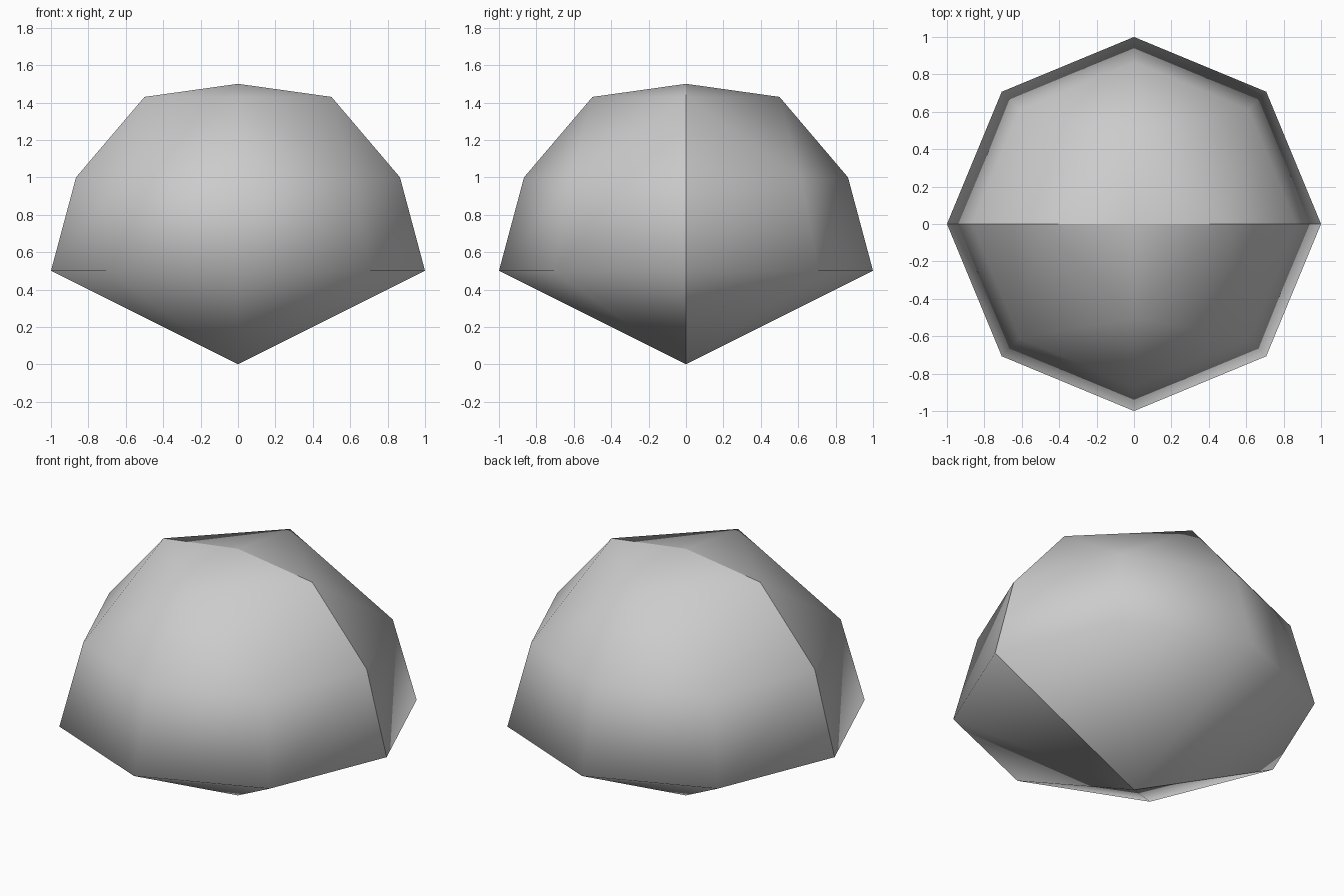
import bpy, bmesh
from math import sin, cos, pi

if "Cube" in bpy.data.objects:
    bpy.data.objects.remove(bpy.data.objects["Cube"])


def half_dome(name, start):
    """Smooth half of a faceted dome, sweeping 180 degrees from the start angle."""
    bm = bmesh.new()

    def arc(radius, z, steps):
        return [bm.verts.new((radius * cos(start + pi * i / steps),
                              radius * sin(start + pi * i / steps), z))
                for i in range(steps + 1)]

    base = bm.verts.new((0, 0, 0))
    rim = arc(1.0, 0.5, 4)
    waist = arc(0.866, 1.0, 4)
    crown = arc(0.5, 1.43, 2)
    apex = bm.verts.new((0, 0, 1.5))

    # Pointed underside and side band
    for i in range(4):
        bm.faces.new((base, rim[i + 1], rim[i]))
        bm.faces.new((rim[i], rim[i + 1], waist[i + 1], waist[i]))

    # Shoulder narrows from eight sides to four, then closes at the apex
    for i in range(2):
        a, b, c = waist[2 * i:2 * i + 3]
        bm.faces.new((a, b, crown[i]))
        bm.faces.new((b, crown[i + 1], crown[i]))
        bm.faces.new((b, c, crown[i + 1]))
        bm.faces.new((crown[i], crown[i + 1], apex))

    for f in bm.faces:
        f.smooth = True
    mesh = bpy.data.meshes.new(name)
    bm.to_mesh(mesh)
    bm.free()
    obj = bpy.data.objects.new(name, mesh)
    bpy.context.collection.objects.link(obj)


# Two separate halves leave a crisp seam along y = 0
half_dome("dome_back_half", 0)
half_dome("dome_front_half", pi)
